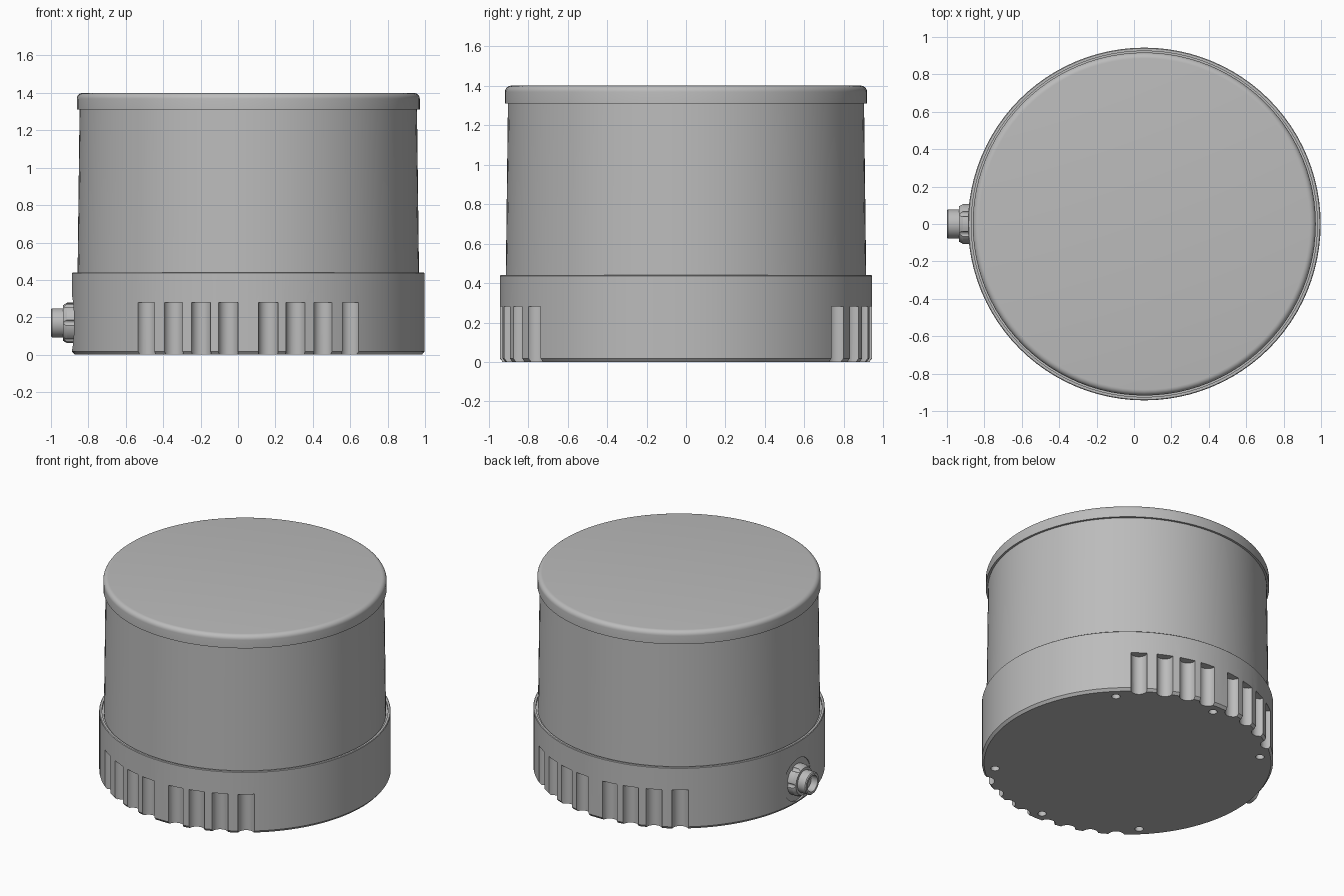
import bpy, bmesh, math
from mathutils import Matrix, Vector

cube = bpy.data.objects.get("Cube")
if cube:
    bpy.data.objects.remove(cube, do_unlink=True)

CX = 0.055      # axis of the housing
R = 0.943       # base radius
PORT_Z = 0.17   # height of the connector


def material(name, rgb):
    m = bpy.data.materials.new(name)
    m.use_nodes = True
    m.diffuse_color = (*rgb, 1)
    m.node_tree.nodes["Principled BSDF"].inputs["Base Color"].default_value = (*rgb, 1)
    return m


grey = material("plain grey", (0.5, 0.5, 0.5))


def finish(name, bm):
    bmesh.ops.recalc_face_normals(bm, faces=bm.faces)
    me = bpy.data.meshes.new(name)
    bm.to_mesh(me)
    bm.free()
    ob = bpy.data.objects.new(name, me)
    bpy.context.collection.objects.link(ob)
    me.materials.append(grey)
    return ob


def activate(ob):
    bpy.ops.object.select_all(action='DESELECT')
    ob.select_set(True)
    bpy.context.view_layer.objects.active = ob


def smooth(ob):
    activate(ob)
    bpy.ops.object.shade_smooth_by_angle(angle=math.radians(32))


def lathe(name, profile, steps, matrix):
    """Spin (radius, height) points, closed at both ends on the axis."""
    bm = bmesh.new()
    rings = []
    for r, z in profile:
        if r == 0:
            rings.append([bm.verts.new((0, 0, z))] * steps)
        else:
            rings.append([bm.verts.new((r * math.cos(a), r * math.sin(a), z))
                          for a in (math.tau * i / steps for i in range(steps))])
    for low, high in zip(rings, rings[1:]):
        for i in range(steps):
            j = (i + 1) % steps
            bm.faces.new(list(dict.fromkeys((low[i], low[j], high[j], high[i]))))
    bm.transform(matrix)
    return finish(name, bm)


def add_cylinder(bm, centre, radius, depth, steps=24, axis_x=False):
    turn = Matrix.Rotation(math.pi / 2, 4, 'Y') if axis_x else Matrix()
    bmesh.ops.create_cone(bm, cap_ends=True, segments=steps, radius1=radius, radius2=radius,
                          depth=depth, matrix=Matrix.Translation(Vector(centre)) @ turn)


def cut(ob, bm):
    cutter = finish("cutter", bm)
    cutter.hide_render = True
    mod = ob.modifiers.new("cut", 'BOOLEAN')
    mod.operation = 'DIFFERENCE'
    mod.solver = 'EXACT'
    mod.object = cutter
    activate(ob)
    bpy.ops.object.modifier_apply(modifier=mod.name)
    bpy.data.objects.remove(cutter, do_unlink=True)


upright = Matrix.Translation((CX, 0, 0))

# Base ring with a chamfered foot and a shallow seat for the drum
base = lathe("base", [(0, 0), (R - 0.015, 0), (R, 0.018), (R, 0.436), (R - 0.004, 0.44),
                      (0.925, 0.44), (0.925, 0.425), (0, 0.425)], 96, upright)

cutters = bmesh.new()
# Grip grooves on front and back
for side in (-1, 1):
    for offset in (0.107, 0.253, 0.4, 0.547):
        for front in (-1, 1):
            y = front * math.sqrt(R * R - offset * offset)
            add_cylinder(cutters, (CX + side * offset, y, 0.08), 0.0535, 0.4)
# Screw holes under the base
for angle in (45, 90, 135, 225, 270, 315):
    a = math.radians(angle)
    add_cylinder(cutters, (CX + 0.86 * math.cos(a), 0.86 * math.sin(a), 0), 0.028, 0.1, 16)
# Flat seat around the connector
add_cylinder(cutters, (-0.98, 0, PORT_Z), 0.15, 0.21, 32, True)
cut(base, cutters)
smooth(base)

# Tapered drum
drum = lathe("drum", [(0, 0.42), (0.913, 0.42), (0.902, 1.32), (0, 1.32)], 96, upright)
smooth(drum)

# Lid with a rounded upper edge
fillet = [(0.885 + 0.032 * math.cos(t), 1.368 + 0.032 * math.sin(t))
          for t in (math.pi / 2 * i / 6 for i in range(7))]
lid = lathe("lid", [(0, 1.31), (0.917, 1.31)] + fillet + [(0, 1.4)], 96, upright)
smooth(lid)

# Connector on the right side: a nut and a hollow threaded barrel
sideways = Matrix.Translation((0, 0, PORT_Z)) @ Matrix.Rotation(-math.pi / 2, 4, 'Y')
nut = lathe("connector_nut", [(0, 0.86), (0.108, 0.86), (0.108, 0.915), (0.095, 0.935),
                              (0, 0.935)], 32, sideways)
notches = bmesh.new()
for i in range(6):
    a = math.tau * i / 6
    add_cylinder(notches, (-0.9, 0.112 * math.cos(a), PORT_Z + 0.112 * math.sin(a)),
                 0.016, 0.2, 12, True)
cut(nut, notches)
smooth(nut)

barrel = lathe("connector_barrel", [(0, 0.9), (0.078, 0.9), (0.078, 0.994), (0.072, 1.0),
                                    (0.056, 1.0), (0.056, 0.95), (0, 0.95)], 32, sideways)
smooth(barrel)
